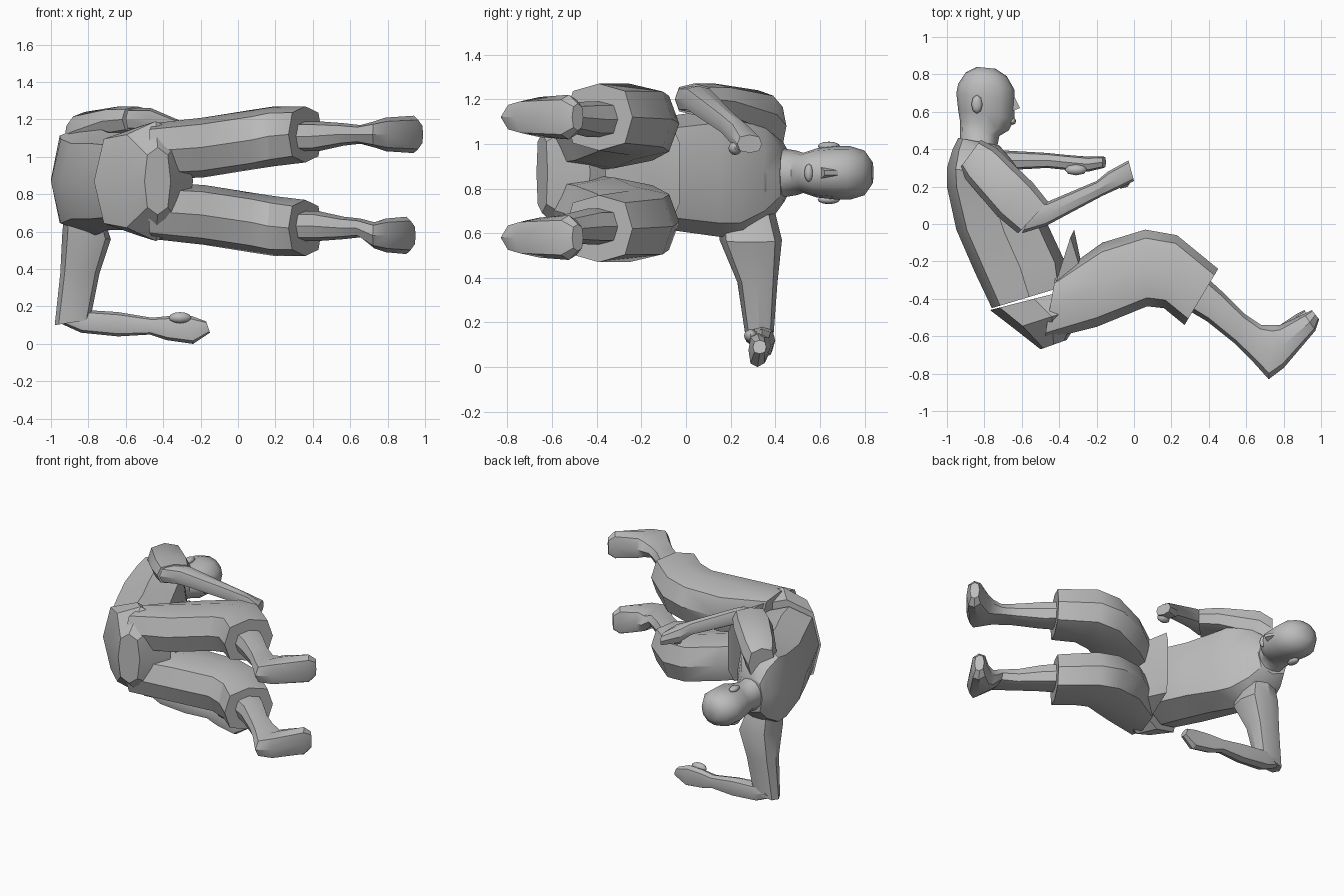
import bpy, bmesh, math
from mathutils import Matrix, Vector

cube = bpy.data.objects.get("Cube")
if cube:
    bpy.data.objects.remove(cube, do_unlink=True)

grey = bpy.data.materials.new("plain grey")
grey.use_nodes = True
grey.diffuse_color = (.5, .5, .5, 1)
grey.node_tree.nodes["Principled BSDF"].inputs["Base Color"].default_value = grey.diffuse_color

MID = .87  # height of the body's plane of symmetry


def finish(name, bm, angle):
    """Turn a bmesh into a grey object, smooth except at sharp edges."""
    bmesh.ops.recalc_face_normals(bm, faces=bm.faces[:])
    mesh = bpy.data.meshes.new(name)
    bm.to_mesh(mesh)
    bm.free()
    mesh.materials.append(grey)
    obj = bpy.data.objects.new(name, mesh)
    bpy.context.collection.objects.link(obj)
    bpy.ops.object.select_all(action='DESELECT')
    obj.select_set(True)
    bpy.context.view_layer.objects.active = obj
    bpy.ops.object.shade_smooth_by_angle(angle=math.radians(angle))


def upright(a, b, depth):
    """Outline seen from above, with the depth running upwards."""
    return Vector((a, b, depth))


def centred(a, b, depth):
    """Outline seen from above, with the depth measured from the body's middle."""
    return Vector((a, b, MID + depth))


def mirrored(a, b, depth):
    """As centred, but on the lower side of the body."""
    return Vector((a, b, MID - depth))


def sideways(a, b, depth):
    """Outline seen from the front, with the depth running backwards."""
    return Vector((a, depth, b))


def loft(name, place, rings, sides=8, boxy=1.1, angle=32):
    """Skin rings, each given as two opposite outline points, a depth and a half width."""
    bm = bmesh.new()
    loops = []
    for ax, ay, bx, by, depth, half in rings:
        start, end = Vector((ax, ay)), Vector((bx, by))
        centre, reach = (start + end) / 2, (end - start) / 2
        loop = []
        for i in range(sides):
            turn = math.tau * i / sides
            swell = 1 + (boxy - 1) * abs(math.sin(2 * turn))
            point = centre + reach * math.cos(turn) * swell
            level = depth + half * math.sin(turn) * swell
            loop.append(bm.verts.new(place(point.x, point.y, level)))
        loops.append(loop)
    for low, high in zip(loops, loops[1:]):
        for i in range(sides):
            j = (i + 1) % sides
            bm.faces.new((low[i], low[j], high[j], high[i]))
    bm.faces.new(loops[0])
    bm.faces.new(loops[-1])
    finish(name, bm, angle)


def hull(name, points, angle=25):
    """Symmetric solid wrapped around points that each give a half width."""
    bm = bmesh.new()
    for x, y, half in points:
        bm.verts.new(centred(x, y, half))
        bm.verts.new(mirrored(x, y, half))
    bmesh.ops.convex_hull(bm, input=bm.verts[:])
    loose = [v for v in bm.verts if not v.link_faces]
    bmesh.ops.delete(bm, geom=loose, context='VERTS')
    finish(name, bm, angle)


def ball(name, centre, size):
    """Low-poly ellipsoid for small features."""
    bm = bmesh.new()
    shape = Matrix.LocRotScale(Vector(centre), None, Vector(size))
    bmesh.ops.create_uvsphere(bm, u_segments=8, v_segments=6, radius=1, matrix=shape)
    finish(name, bm, angle=60)


# Torso, from hips to neck root
loft("torso", centred, [
    (-.76, -.45, -.36, -.33, 0, .25),
    (-.85, -.26, -.37, -.2, 0, .26),
    (-.95, -.03, -.44, -.05, 0, .26),
    (-1, .2, -.53, .15, 0, .29),
    (-1, .3, -.58, .24, .01, .3),
    (-.97, .4, -.66, .35, .01, .23),
    (-.94, .46, -.72, .42, 0, .13),
])

# Seat of the shorts and the raised front waistband
loft("shorts_seat", centred, [
    (-.5, -.67, -.36, -.62, 0, .18),
    (-.64, -.56, -.24, -.43, 0, .32),
    (-.77, -.46, -.3, -.34, 0, .29),
])
hull("waistband_flap", [
    (-.32, -.03, .14), (-.34, -.07, .23), (-.38, -.2, .25),
    (-.25, -.36, .2), (-.42, -.32, .27)])

# Head and neck
loft("head", centred, [
    (-.95, .38, -.66, .35, 0, .17),
    (-.93, .45, -.73, .42, 0, .11),
    (-.93, .52, -.72, .47, 0, .1),
    (-.93, .55, -.67, .5, 0, .09),
    (-.94, .61, -.64, .56, 0, .11),
    (-.95, .7, -.64, .66, 0, .12),
    (-.94, .75, -.64, .72, 0, .12),
    (-.9, .81, -.68, .79, 0, .1),
    (-.84, .84, -.74, .83, 0, .05),
], sides=12, boxy=1.03, angle=40)

# Face
hull("nose", [(-.64, .68, .01), (-.61, .62, .01), (-.66, .6, .03)])
ball("lips", (-.65, .55, MID), (.02, .02, .04))

# Paired parts: ear, shorts leg bent at the knee, shin running into the foot
for word, place in (("right", centred), ("left", mirrored)):
    ball(word + "_ear", place(-.84, .64, .12), (.03, .05, .02))
    loft(word + "_shorts_leg", place, [
        (-.48, -.62, -.42, -.28, .16, .15),
        (-.2, -.55, -.17, -.1, .18, .16),
        (.07, -.44, .06, -.03, .22, .16),
        (.16, -.45, .23, -.06, .24, .16),
        (.27, -.54, .45, -.24, .25, .15),
    ])
    # The lower foot is turned out a little
    out = .04 if word == "left" else 0
    splay = .25 + out
    loft(word + "_shin_and_foot", place, [
        (.22, -.42, .35, -.25, .24, .08),
        (.39, -.52, .47, -.36, .24, .08),
        (.54, -.64, .59, -.48, .25, .06),
        (.63, -.73, .68, -.54, .25, .05),
        (.72, -.83, .74, -.54, splay, .07),
        (.8, -.77, .78, -.54, splay, .09),
        (.97 - out, -.57, .91 - out, -.48, splay, .1),
        (.99 - out, -.51, .95 - out, -.46, splay, .06),
    ])

# Raised arm: sleeve, forearm and hand
loft("right_upper_arm", upright, [
    (-.93, .3, -.82, .45, 1.08, .11),
    (-.9, .24, -.74, .41, 1.13, .11),
    (-.73, .04, -.54, .22, 1.19, .08),
    (-.62, -.05, -.46, .12, 1.2, .07),
])
loft("right_forearm", upright, [
    (-.6, -.05, -.52, .11, 1.2, .06),
    (-.47, -.01, -.46, .12, 1.2, .06),
    (-.17, .15, -.2, .23, 1.09, .05),
    (-.06, .2, -.14, .28, 1.04, .06),
    (0, .23, -.03, .34, 1, .04),
])
ball("right_thumb", (-.07, .22, .98), (.05, .03, .03))

# Supporting arm: upper arm straight out, forearm forward
loft("left_upper_arm", sideways, [
    (-.93, .7, -.72, .68, .27, .13),
    (-.94, .58, -.68, .56, .29, .14),
    (-.95, .38, -.74, .38, .32, .09),
    (-.98, .1, -.79, .13, .33, .06),
])
loft("left_forearm", sideways, [
    (-.95, .11, -.87, .18, .34, .05),
    (-.84, .06, -.8, .18, .34, .06),
    (-.64, .04, -.64, .17, .34, .05),
    (-.47, .05, -.46, .14, .34, .04),
    (-.38, .02, -.36, .15, .33, .04),
    (-.24, 0, -.25, .15, .32, .04),
    (-.15, .06, -.17, .12, .33, .03),
])
ball("left_thumb", (-.31, .29, .14), (.06, .03, .03))
